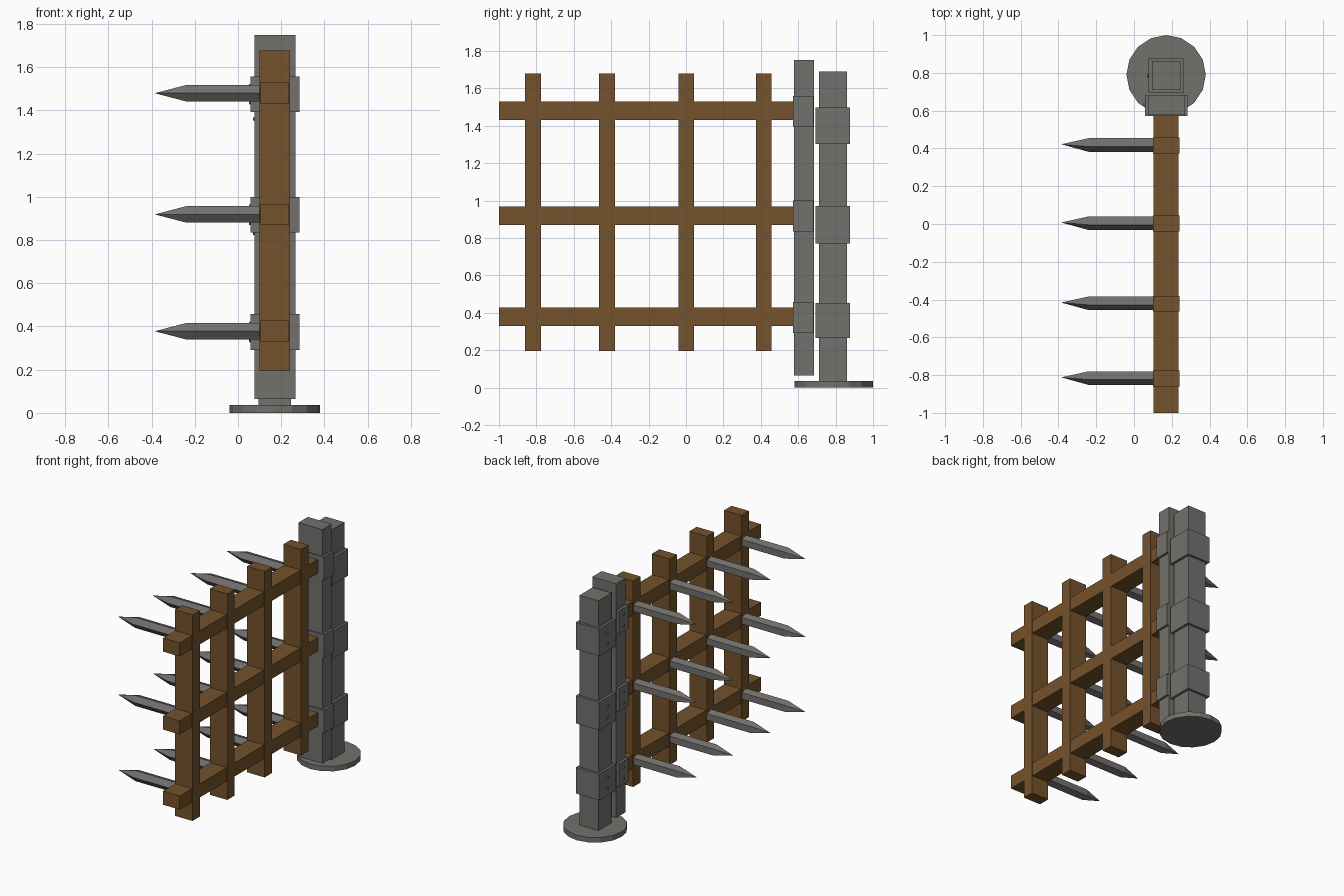
import bpy, bmesh, math
from mathutils import Matrix

if "Cube" in bpy.data.objects:
    bpy.data.objects.remove(bpy.data.objects["Cube"])


def material(name, rgb):
    m = bpy.data.materials.new(name)
    m.diffuse_color = (*rgb, 1)
    m.use_nodes = True
    m.node_tree.nodes["Principled BSDF"].inputs["Base Color"].default_value = m.diffuse_color
    return m


IRON = material("grey iron", (0.17, 0.165, 0.155))
WOOD = material("brown wood", (0.175, 0.085, 0.025))


def finish(name, bm, mat):
    bmesh.ops.recalc_face_normals(bm, faces=bm.faces)
    me = bpy.data.meshes.new(name)
    bm.to_mesh(me)
    bm.free()
    me.materials.append(mat)
    ob = bpy.data.objects.new(name, me)
    bpy.context.collection.objects.link(ob)
    return ob


def box(name, x, y, z, mat):
    bm = bmesh.new()
    bmesh.ops.create_cube(bm, size=1)
    for v in bm.verts:
        v.co = [(a + b) / 2 + c * (b - a) for (a, b), c in zip((x, y, z), v.co)]
    return finish(name, bm, mat)


def rivet(name, x, y, z):
    bm = bmesh.new()
    bmesh.ops.create_cone(bm, cap_ends=True, segments=6, radius1=0.01, radius2=0.007, depth=0.012,
                          matrix=Matrix.Translation((x, y, z)) @ Matrix.Rotation(-math.pi / 2, 4, 'Y'))
    finish(name, bm, IRON)


def spike(name, y, z, r=0.04):
    # five-sided rod along -x with a pointed tip, one ridge facing the front
    bm = bmesh.new()
    rings = []
    for x in (0.12, -0.24):
        rings.append([bm.verts.new((x, y - r * math.cos(i * math.tau / 5),
                                    z + r * math.sin(i * math.tau / 5))) for i in range(5)])
    tip = bm.verts.new((-0.385, y, z))
    for i in range(5):
        j = (i + 1) % 5
        bm.faces.new((rings[0][i], rings[0][j], rings[1][j], rings[1][i]))
        bm.faces.new((rings[1][i], rings[1][j], tip))
    bm.faces.new(rings[0])
    finish(name, bm, IRON)


# round foot plate
bm = bmesh.new()
bmesh.ops.create_cone(bm, cap_ends=True, segments=16, radius1=0.21, radius2=0.21, depth=0.036,
                      matrix=Matrix.Translation((0.17, 0.79, 0.018)))
finish("foot_plate", bm, IRON)

# fixed post with bands
box("fixed_post", (0.095, 0.245), (0.71, 0.86), (0.03, 1.69), IRON)
for i, z in enumerate([(0.265, 0.453), (0.77, 0.97), (1.303, 1.497)]):
    box(f"fixed_post_band_{i}", (0.077, 0.263), (0.693, 0.877), z, IRON)
    for k in (-0.04, 0.04):
        rivet(f"fixed_post_rivet_{i}", 0.075, 0.785, sum(z) / 2 + k)

# gate post with bands
box("gate_post", (0.077, 0.267), (0.578, 0.684), (0.065, 1.75), IRON)
for i, z in enumerate([(0.292, 0.457), (0.835, 1.0), (1.393, 1.558)]):
    box(f"gate_post_band_{i}", (0.058, 0.284), (0.571, 0.682), z, IRON)
    for k in (-0.04, 0.04):
        rivet(f"gate_post_rivet_{i}", 0.056, 0.63, sum(z) / 2 + k)

# wooden lattice and a spike at every crossing
COLUMNS = [-0.818, -0.422, 0.002, 0.416]
ROWS = [0.378, 0.919, 1.48]
for i, y in enumerate(COLUMNS):
    box(f"upright_bar_{i}", (0.1, 0.24), (y - 0.042, y + 0.042), (0.195, 1.678), WOOD)
for j, z in enumerate(ROWS):
    box(f"cross_bar_{j}", (0.104, 0.236), (-1, 0.58), (z - 0.049, z + 0.049), WOOD)
    for i, y in enumerate(COLUMNS):
        spike(f"spike_{j}_{i}", y + 0.006, z)
